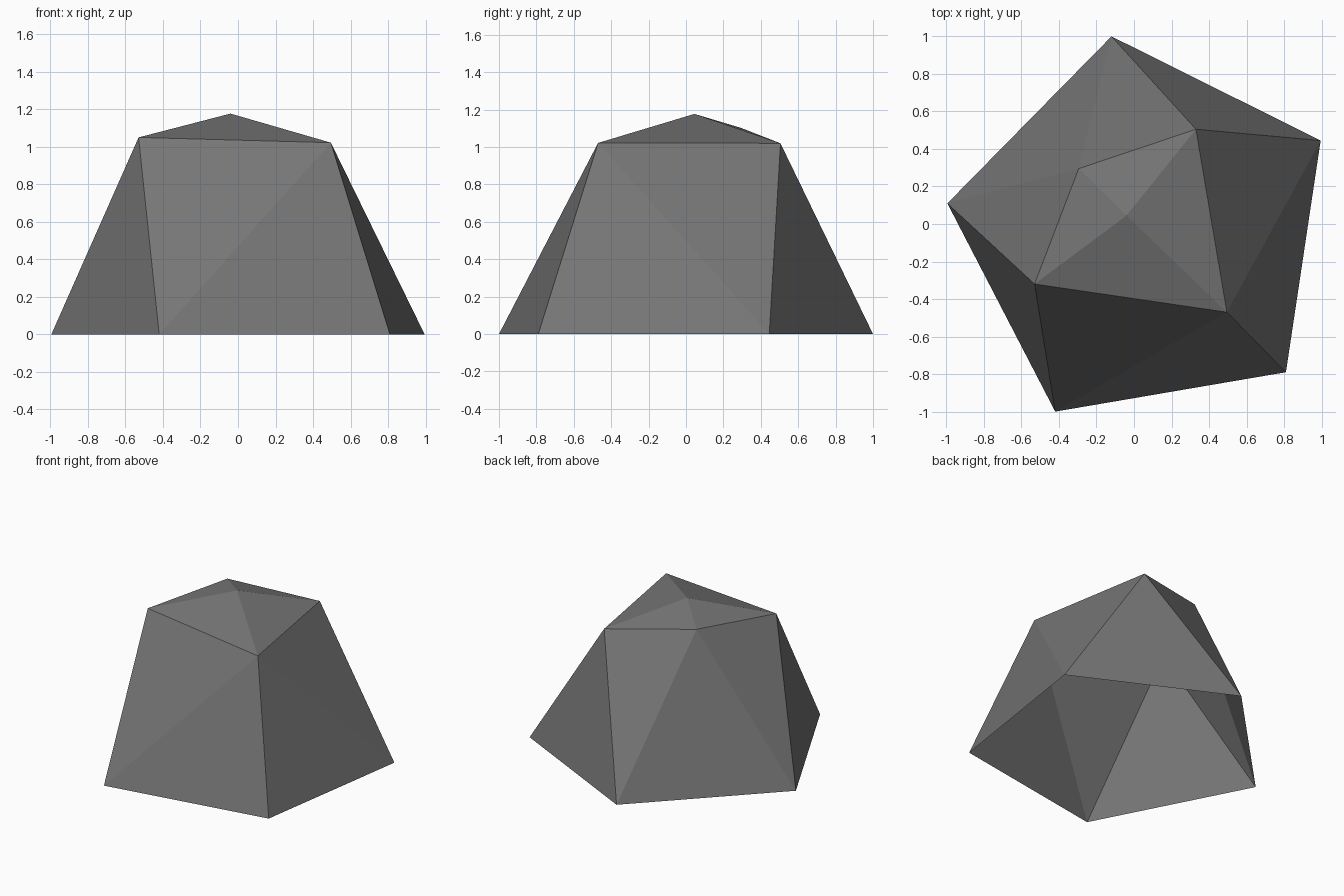
import bpy, bmesh

if "Cube" in bpy.data.objects:
    bpy.data.objects.remove(bpy.data.objects["Cube"])

# Flat grey stone colour
stone = bpy.data.materials.new("stone grey")
stone.diffuse_color = (0.18, 0.18, 0.18, 1)
stone.use_nodes = True
stone.node_tree.nodes["Principled BSDF"].inputs["Base Color"].default_value = stone.diffuse_color

# Irregular boulder: five-sided footprint, four-sided shoulder, low peak
footprint = [(-0.42, -1.0), (0.81, -0.79), (0.995, 0.445), (-0.12, 1.0), (-0.995, 0.11)]
shoulder = [(-0.53, -0.32, 1.05), (0.495, -0.47, 1.022), (0.33, 0.505, 1.02), (-0.295, 0.295, 1.102)]
peak = (-0.04, 0.045, 1.177)

bm = bmesh.new()
base = [bm.verts.new((x, y, 0)) for x, y in footprint]
top = [bm.verts.new(p) for p in shoulder]
tip = bm.verts.new(peak)

# Walls: walk round both rings counter-clockwise, stepping the base (B) or the top (T)
b = t = 0
for step in "TBBTBTBTB":
    b0, t0 = base[b % 5], top[t % 4]
    if step == "B":
        b += 1
        bm.faces.new((b0, base[b % 5], t0))
    else:
        t += 1
        bm.faces.new((b0, top[t % 4], t0))

# Cap: fan from the shoulder to the peak (underside stays open)
for i in range(4):
    bm.faces.new((top[i], top[(i + 1) % 4], tip))

mesh = bpy.data.meshes.new("boulder")
bm.to_mesh(mesh)
bm.free()
mesh.materials.append(stone)
bpy.context.collection.objects.link(bpy.data.objects.new("boulder", mesh))
